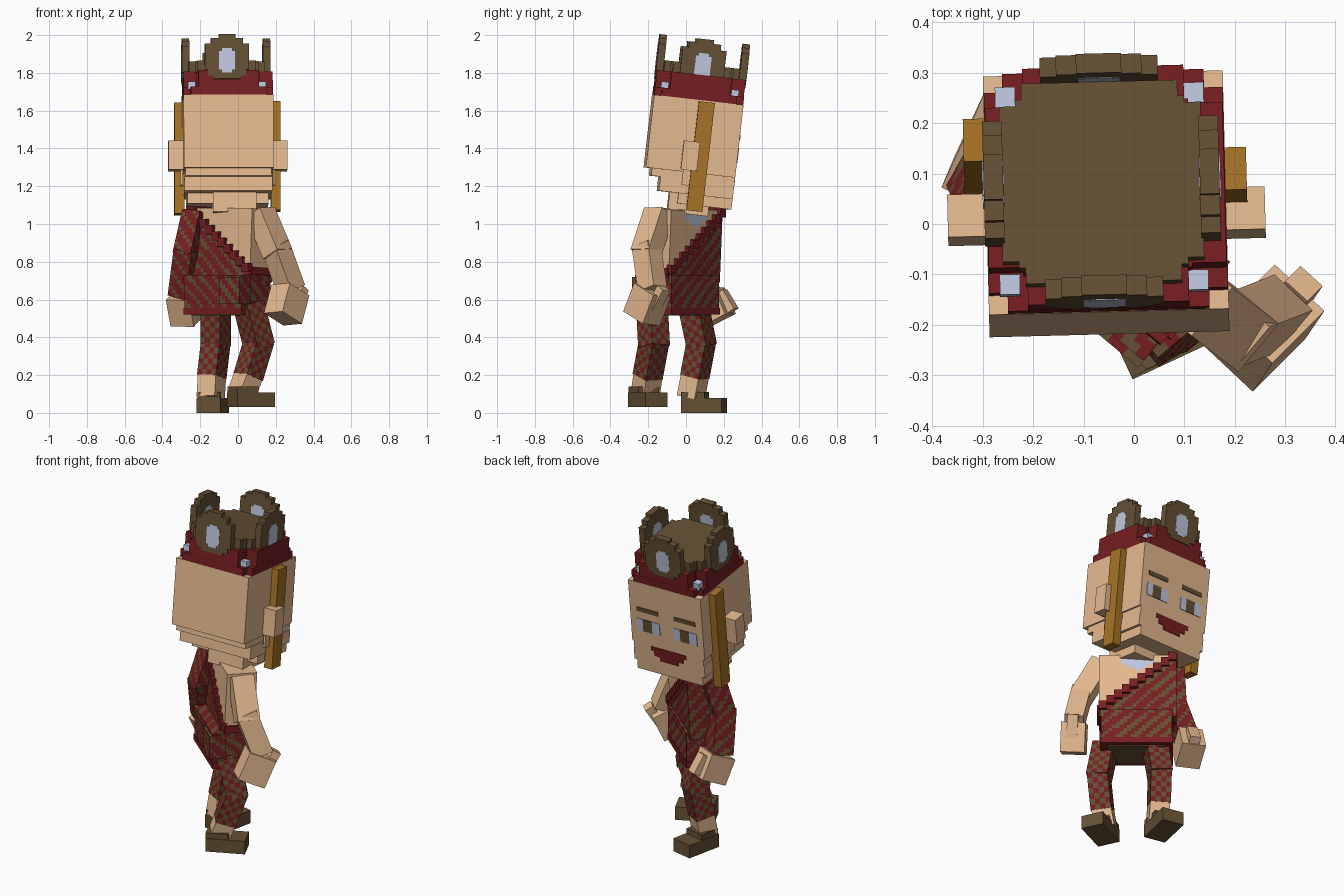
import bpy, bmesh, math
from mathutils import Matrix, Vector

if "Cube" in bpy.data.objects:
    bpy.data.objects.remove(bpy.data.objects["Cube"])

# ---- flat colours
COLS = {"skin": (.78, .485, .275), "dark_red": (.18, .013, .015), "brown": (.13, .08, .034),
        "gold": (.39, .172, .019), "silver": (.52, .57, .73)}
NAMES = list(COLS)
MATS = []
for n, c in COLS.items():
    m = bpy.data.materials.new(n)
    m.diffuse_color = (*c, 1)
    m.use_nodes = True
    m.node_tree.nodes["Principled BSDF"].inputs["Base Color"].default_value = m.diffuse_color
    MATS.append(m)
SKIN, RED, BROWN, GOLD, SILVER = range(5)


def add_box(bm, x0, x1, y0, y1, z0, z1, col, cell=None):
    """Box, optionally split in a grid of cells coloured by col(centre)."""
    lo, hi = Vector((x0, y0, z0)), Vector((x1, y1, z1))
    size = hi - lo
    n = [max(1, round(s / cell)) if cell else 1 for s in size]
    seen = {}

    def vert(idx):
        if idx not in seen:
            seen[idx] = bm.verts.new([lo[k] + size[k] * idx[k] / n[k] for k in range(3)])
        return seen[idx]

    for a in range(3):
        b, c = (a + 1) % 3, (a + 2) % 3
        for side in (0, n[a]):
            for i in range(n[b]):
                for j in range(n[c]):
                    quad = []
                    for di, dj in ((0, 0), (1, 0), (1, 1), (0, 1)):
                        idx = [0, 0, 0]
                        idx[a], idx[b], idx[c] = side, i + di, j + dj
                        quad.append(vert(tuple(idx)))
                    f = bm.faces.new(quad if side else quad[::-1])
                    f.material_index = col(f.calc_center_median()) if callable(col) else col


def part(name, mat, boxes):
    bm = bmesh.new()
    for b in boxes:
        add_box(bm, *b)
    me = bpy.data.meshes.new(name)
    bm.to_mesh(me)
    bm.free()
    for m in MATS:
        me.materials.append(m)
    ob = bpy.data.objects.new(name, me)
    ob.matrix_world = mat
    bpy.context.collection.objects.link(ob)


def frame(p, yaw):
    """Placement turned clockwise by yaw degrees."""
    return Matrix.Translation(p) @ Matrix.Rotation(-math.radians(yaw), 4, 'Z')


def limb(name, p0, p1, w, d, yaw, col, cell=None, ext=.02):
    """Square bar from p0 (top) down to p1."""
    p0, p1 = Vector(p0), Vector(p1)
    z = (p0 - p1).normalized()
    t = math.radians(yaw)
    x = Vector((math.cos(t), -math.sin(t), 0))
    x = (x - z * x.dot(z)).normalized()
    m = Matrix((x, z.cross(x), z)).transposed().to_4x4()
    m.translation = p1
    part(name, m, [(-w / 2, w / 2, -d / 2, d / 2, -ext, (p0 - p1).length + ext, col, cell)])


def stripes(c):
    return BROWN if (c.x + c.y + c.z * 1.1) % .085 < .032 else RED


def checks(c):
    k = sum(math.floor(v / .03 + .01) for v in c)
    return RED if k % 2 else BROWN


# ---- head, tilted forward
H = (Matrix.Translation((-.055, .03, 1.1)) @ Matrix.Rotation(math.radians(1.5), 4, 'Z')
     @ Matrix.Rotation(math.radians(-6.6), 4, 'X') @ Matrix.Translation((0, -.032, 0)))
R = .238
part("head", H, [
    (-R, R, -R, R, .17, .557, SKIN),
    (-.228, .228, -.205, R, .13, .17, SKIN),
    (-.232, .232, -.155, R, .055, .13, SKIN),
    (-.215, .215, -.05, R, .0, .055, SKIN)])
part("neck", H, [(-.08, .15, -.095, .12, -.05, .06, SKIN)])
part("side_ears", H, [b for s in (-1, 1) for b in (
    [min(s * R, s * .315), max(s * R, s * .315), -.055, .03, .18, .335, SKIN],
    [min(s * R, s * .25), max(s * R, s * .25), -.04, .03, .10, .18, SKIN])])
part("right_hair_strip", H, [(R - .01, .28, .0, .085, -.03, .55, GOLD)])
part("left_hair_strip", H, [(-.28, -R + .01, .07, .155, -.04, .55, GOLD)])

# ---- face plates
F0, F1 = R - .004, R + .004
face = []
for s in (-1, 1):
    cx = s * .122
    face += [(cx - .07, cx + .07, F0, F1, .372, .398, BROWN),
             (cx - .075, cx - .025, F0, F1, .25, .325, SILVER),
             (cx - .025, cx + .035, F0, F1, .25, .325, BROWN),
             (cx + .035, cx + .075, F0, F1, .25, .325, SILVER)]
for hw, z0, z1 in ((.115, .14, .165), (.095, .11, .14), (.06, .085, .11)):
    face.append((-hw, hw, F0, F1, z0, z1, RED))
part("face_features", H, face)

# ---- hat: red band with notched corners, studs and brown crown
HAT = H @ Matrix.Translation((-.008, 0, 0))
band = []
for a, b in ((R - .001, .2), (.2, R - .001)):
    band.append((-a, a, -b, b, .555, .60, RED))
for a, b in ((R - .002, .16), (.16, R - .002), (.168, .168)):
    band.append((-a, a, -b, b, .60, .69, RED))
part("hat_band", H, band)
part("hat_studs", HAT, [(x - .02, x + .02, y - .02, y + .02, .59, .632, SILVER)
                        for x in (-.187, .187) for y in (-.187, .187)])
part("hat_crown", HAT, [(-a, a, -b, b, .685, h, BROWN) for a, b, h in
                        ((.2, .155, .745), (.155, .2, .745), (.168, .168, .745))])
EAR = ((.07, .642, .66), (.1, .66, .69),
       (.117, .69, .83), (.085, .83, .86), (.045, .86, .88))
for k, label in enumerate(("front", "left", "back", "right")):
    r = .232 if k % 2 else R + .001
    boxes = [(-h, h, r - .037, r + .002, z0, z1, BROWN) for h, z0, z1 in EAR]
    boxes += [(-h, h, r - .0385, r + .0045, z0, z1, SILVER)
              for h, z0, z1 in ((.042, .69, .79), (.027, .675, .805))]
    part(label + "_hat_ear", HAT @ Matrix.Rotation(k * math.pi / 2, 4, 'Z'), boxes)

# ---- torso with one-shouldered tunic
YAW = 40
T = frame((-.046, -.022, .70), YAW) @ Matrix.Rotation(math.radians(-3), 4, 'X')
W, D, TH, SL = .212, .085, .38, .78


def torso_colour(c):
    if c.z > TH - .001:
        return RED if c.x < -.15 else SILVER if abs(c.x) < .09 and c.y > -.04 else SKIN
    if c.z < .05 + (W - c.x) * SL:
        return stripes(c)
    if c.y > D - .001 and c.z > .28 + abs(c.x) * .6 and abs(c.x) < .09:
        return SILVER
    return SKIN


part("torso", T, [(-W, W, -D, D, 0, TH, torso_colour, .02)])
# stepped hem along the diagonal, over the shoulder and under the arm
hem = []
for i in range(10):
    x = -W + .02 + i * .0428
    z = .05 + (W - x) * SL
    for s in (-1, 1):
        y = s * (D + .004)
        hem.append((x - .0225, x + .0225, y - .018, y + .018, z - .024, z + .024, RED))
for i in range(5):
    y = -D + .017 + i * .034
    hem.append((W - .012, W + .012, y - .017, y + .017, .03, .07, RED))
    hem.append((-W - .006, -W + .03, y - .017, y + .017, TH - .03, TH + .01, RED))
part("tunic_hem", T, hem)

# ---- skirt of the tunic
K = frame((-.055, -.045, .52), YAW)
part("skirt", K, [
    (-.195, .195, -.122, .122, .02, .19, stripes, .02),
    (-.2, .2, -.126, .126, .0, .035, RED),
    (-.2, .2, -.126, .126, .17, .21, stripes, .02),
    (.06, .203, -.143, -.05, .06, .20, stripes, .02),
    (-.16, .16, -.1, .1, -.005, .005, BROWN)])

# ---- legs: patterned trousers, bare shins, shoes
for side, hip, knee, cuff, ankle, yaw, foot, fyaw, fz in (
        ("right", (.06, -.18, .56), (.108, -.17, .37), (.06, -.2, .21), (.02, -.215, .10), 50,
         (.065, -.205, .03), 65, .03),
        ("left", (-.118, .04, .56), (-.118, .08, .37), (-.137, .05, .21), (-.145, .025, .08), 30,
         (-.135, .09, 0), 12, 0)):
    limb(side + "_thigh", hip, knee, .12, .12, yaw, checks, .03)
    limb(side + "_trouser_leg", knee, cuff, .115, .115, yaw, checks, .03)
    limb(side + "_shin", cuff, ankle, .11, .11, yaw, SKIN, ext=.0)
    part(side + "_shoe", frame(foot, fyaw), [
        (-.065, .065, -.105, .115, 0, .078, BROWN),
        (-.06, .06, -.105, .02, .078, .11, BROWN)])

# ---- arms
limb("right_upper_arm", (.125, -.148, 1.045), (.203, -.208, .86), .11, .125, 40, SKIN)
limb("right_forearm", (.203, -.208, .87), (.275, -.18, .67), .105, .115, 40, SKIN)
limb("left_upper_sleeve", (-.222, .07, 1.04), (-.265, .035, .85), .11, .125, 30, stripes, .02)
limb("left_lower_sleeve", (-.265, .035, .85), (-.292, .10, .64), .11, .125, 30, stripes, .02)

# ---- hands, each with a thumb block
for side, p0, p1, yaw in (
        ("right", (.277, -.178, .65), (.238, -.235, .50), 45),
        ("left", (-.29, .11, .63), (-.265, .17, .49), 25)):
    limb(side + "_hand", p0, p1, .135, .16, yaw, SKIN, ext=.0)
    t = Vector((math.sin(math.radians(yaw)), math.cos(math.radians(yaw)), 0)) * .085
    off = t + Vector((0, 0, .01))
    limb(side + "_thumb", Vector(p0) + off, Vector(p1) + off + Vector((0, 0, .04)), .06, .05, yaw, SKIN, ext=.0)
